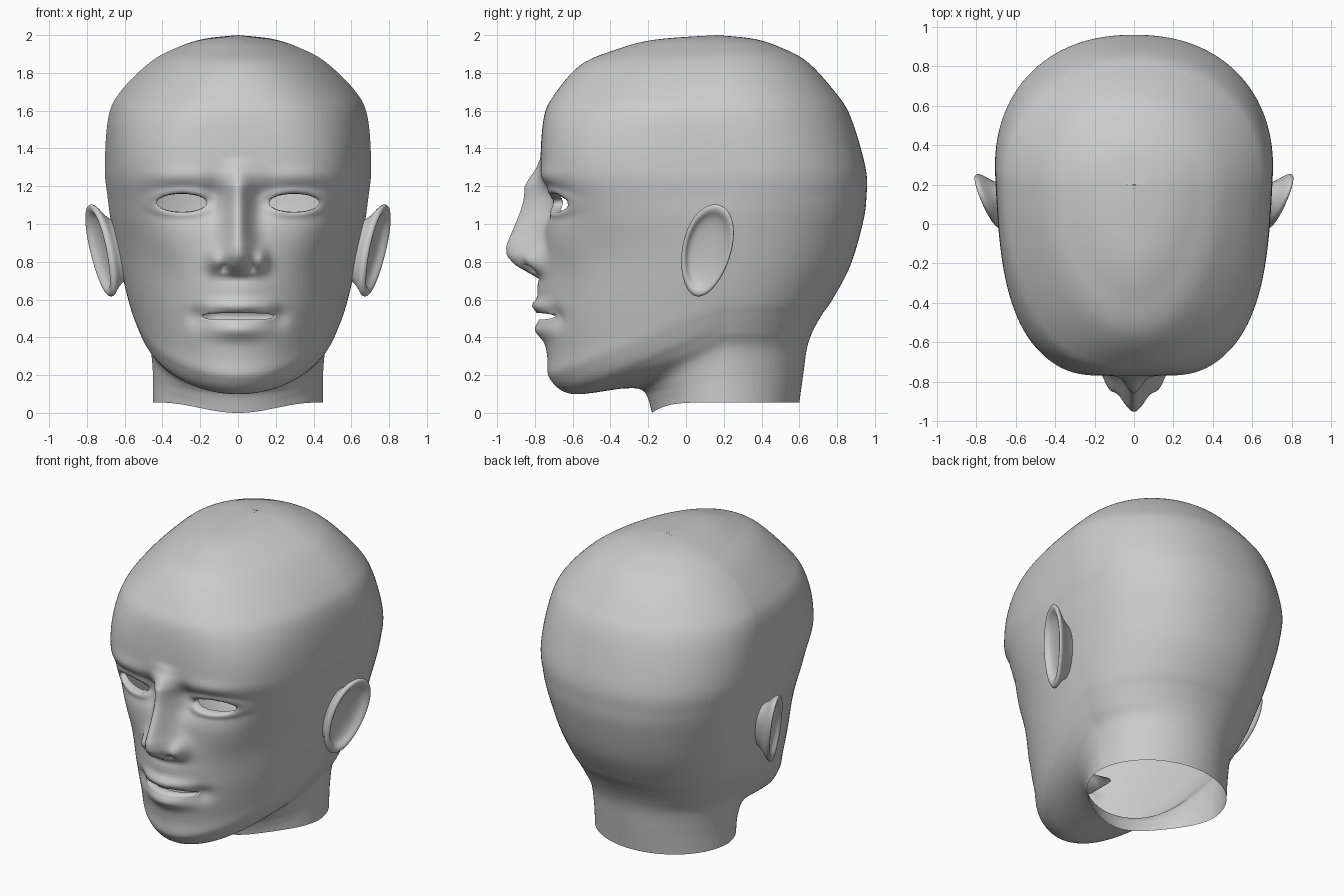
import bpy, bmesh
from math import sin, cos, pi, exp

if "Cube" in bpy.data.objects:
    bpy.data.objects.remove(bpy.data.objects["Cube"])

# Tilted skull rings: front y, front z, half width, side and back z, back y
RINGS = [
    (-.18, .00, .45, .055, .60), (-.22, .11, .45, .20, .62),
    (-.32, .13, .465, .34, .64), (-.60, .10, .51, .43, .67),
    (-.72, .18, .55, .52, .72), (-.735, .30, .58, .60, .775),
    (-.765, .55, .625, .78, .87), (-.755, .90, .67, 1.0, .935),
    (-.745, 1.1, .69, 1.14, .955), (-.77, 1.28, .705, 1.3, .95),
    (-.755, 1.55, .685, 1.57, .87), (-.70, 1.68, .615, 1.71, .78),
    (-.56, 1.84, .46, 1.86, .64), (-.38, 1.92, .32, 1.935, .50),
    (-.17, 1.975, .18, 1.98, .36), (.16, 2.0, 0, 2.0, .16)]
# Nose profile: height, prominence
NOSE = [(.71, 0), (.78, .14), (.83, .19), (.88, .197), (1.0, .155), (1.2, .095),
        (1.29, .025), (1.35, 0)]
# Face bumps: x, z, x radius, z radius, y shift
BUMPS = [(.28, 1.12, .18, .09, .04), (.13, 1.13, .06, .09, .035),      # sockets
         (.32, 1.25, .16, .05, -.015), (.38, .88, .14, .12, -.015),    # brow, cheekbone
         (.125, .81, .035, .055, -.05), (.07, .765, .022, .014, .04),  # nose wing, nostril
         (0, .66, .14, .08, -.022), (0, .565, .17, .035, -.045),       # upper lip
         (0, .44, .15, .05, -.045), (.22, .51, .05, .06, .025)]        # lower lip, corner
# Openings: centre x, z, half width, half height, squareness
EYES = [(s * .297, 1.112, .132, .05, 2) for s in (1, -1)]
MOUTH = (0, .511, .19, .017, 4)


def bell(v, centre, width):
    return exp(-((v - centre) / width) ** 2)


def opening(h, x, z):
    return abs((x - h[0]) / h[2]) ** h[4] + ((z - h[1]) / h[3]) ** 2 - 1


def face_shift(x, z):
    ax, dy = abs(x), 0
    for bx, bz, rx, rz, a in BUMPS:
        dy += a * bell(ax, bx, rx) * bell(z, bz, rz)
    for (z0, p0), (z1, p1) in zip(NOSE, NOSE[1:]):
        if z0 <= z < z1:
            p = p0 + (p1 - p0) * (z - z0) / (z1 - z0)
            dy -= p * bell(ax, 0, .065 + .045 * bell(z, .78, .13))
    d = (opening(EYES[0], ax, z) + 1) ** .5
    return dy - .015 * bell(d, 1.2, .4)  # eyelids


def spline(rows, steps):
    out = []
    for i in range(len(rows) - 1):
        p = [rows[max(0, min(len(rows) - 1, i + k))] for k in (-1, 0, 1, 2)]
        for s in range(steps):
            t = s / steps
            out.append([b + .5 * t * (c - a + t * (2 * a - 5 * b + 4 * c - d
                        + t * (3 * (b - c) + d - a))) for a, b, c, d in zip(*p)])
    return out + [list(rows[-1])]


def ring_point(r, phi):
    fy, fz, sx, sz, by = r
    front = cos(phi) > 0
    # flat face, round back
    n = 2 + (1.3 * bell(fz, 1.31, .36) if front else .25 * bell(sz, 1.1, .45))
    sy = .2 + .08 * bell(fz, 1.3, .3)
    s, c = sin(phi), abs(cos(phi))
    d = (abs(s) ** n + c ** n) ** (1 / n)
    s, c = s / d, c / d
    if not front:
        return sx * s, sy + (by - sy) * c, sz
    x, y = sx * s * (1 - .07 * c), sy + (fy - sy) * c
    z = sz + (fz - sz) * c ** (1 + 4 * bell(fz, 0, .05))
    m = max(0, min(1, (-.4 - y) / .2))
    if m > 0:
        y += m * m * (3 - 2 * m) * face_shift(x, z)
    return x, y, z


def finish(bm, name):
    bmesh.ops.recalc_face_normals(bm, faces=bm.faces)
    me = bpy.data.meshes.new(name)
    bm.to_mesh(me)
    bm.free()
    for p in me.polygons:
        p.use_smooth = True
    ob = bpy.data.objects.new(name, me)
    bpy.context.collection.objects.link(ob)
    return ob


def skin(bm, loops):
    for a, b in zip(loops, loops[1:]):
        for i in range(len(a)):
            j = (i + 1) % len(a)
            bm.faces.new((a[i], a[j], b[j], b[i]))


def cut_opening(bm, h, lips):
    gone = []
    for f in bm.faces:
        c = f.calc_center_median()
        if c.y < -.4 and opening(h, c.x, c.z) < 0:
            gone.append(f)
    near = {v for f in gone for v in f.verts}
    bmesh.ops.delete(bm, geom=gone, context='FACES')
    near = {v for v in near if v.is_valid}
    edges = [e for e in bm.edges if e.is_boundary and all(v in near for v in e.verts)]
    for v in {v for e in edges for v in e.verts}:
        for _ in range(5):  # slide the rim onto the exact outline
            f, k = opening(h, v.co.x, v.co.z), h[4]
            u = (v.co.x - h[0]) / h[2]
            gx = k * abs(u) ** (k - 1) * (1 if u > 0 else -1) / h[2]
            gz = 2 * (v.co.z - h[1]) / h[3] ** 2
            q = f / max(gx * gx + gz * gz, 1)
            v.co.x -= q * gx
            v.co.z -= q * gz
    for depth, sz in lips:  # inward rim
        geom = bmesh.ops.extrude_edge_only(bm, edges=edges)['geom']
        edges = [g for g in geom if isinstance(g, bmesh.types.BMEdge)]
        for v in [g for g in geom if isinstance(g, bmesh.types.BMVert)]:
            v.co.y += depth
            v.co.z = h[1] + (v.co.z - h[1]) * sz
    return edges


# Head with neck
half = [pi / 2 * i / 84 for i in range(84)] + [pi / 2 * (1 + i / 30) for i in range(31)]
angles = half + [-a for a in reversed(half[1:-1])]
bm = bmesh.new()
skin(bm, [[bm.verts.new(ring_point(r, a)) for a in angles] for r in spline(RINGS, 20)])
bmesh.ops.remove_doubles(bm, verts=bm.verts, dist=.0001)
for eye in EYES:
    cut_opening(bm, eye, [(.05, .95)])
bag = cut_opening(bm, MOUTH, [(.05, 1), (.05, 2.5), (.15, 1)])
bmesh.ops.holes_fill(bm, edges=bag, sides=0)
finish(bm, "head")

# Ears: one egg outline repeated at several scales and depths
LAYERS = [(.55, -.14), (.75, -.06), (.96, -.03), (1.02, -.008), (.96, .01),
          (.84, .004), (.74, -.022), (.5, -.035), (.2, -.04)]
bm = bmesh.new()
loops = []
for s, off in LAYERS:
    loop = []
    for i in range(16):
        a = 2 * pi * i / 16
        y = .11 + s * (.15 * sin(a) * (.9 + .1 * cos(a)) + .045 * cos(a))
        z = .86 + s * .25 * cos(a)
        x = .65 + .36 * (y + .02) + .15 * (z - .62) + off
        loop.append(bm.verts.new((x, y, z)))
    loops.append(loop)
skin(bm, loops)
bm.faces.new(loops[-1])
ears = finish(bm, "ears")
ears.modifiers.new("mirror", 'MIRROR')
smooth = ears.modifiers.new("smooth", 'SUBSURF')
smooth.levels = smooth.render_levels = 2
